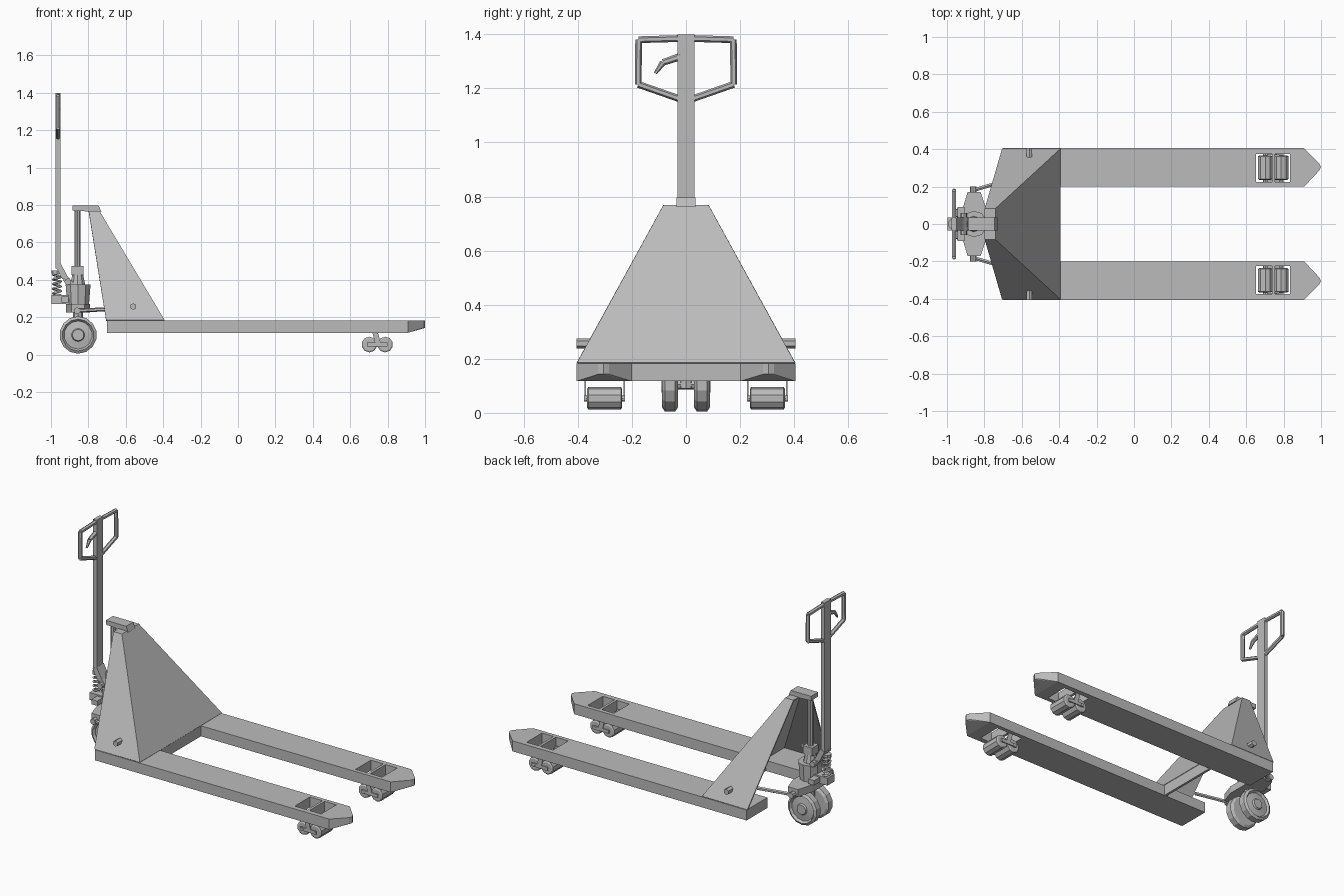
import bpy, bmesh, math
from mathutils import Vector

cube = bpy.data.objects.get("Cube")
if cube:
    bpy.data.objects.remove(cube, do_unlink=True)

grey = bpy.data.materials.new("plain grey")
grey.use_nodes = True
colour = (0.5, 0.5, 0.5, 1)
grey.diffuse_color = colour
grey.node_tree.nodes["Principled BSDF"].inputs["Base Color"].default_value = colour


def make(name, bm):
    mesh = bpy.data.meshes.new(name)
    bmesh.ops.recalc_face_normals(bm, faces=bm.faces)
    bm.to_mesh(mesh)
    bm.free()
    mesh.materials.append(grey)
    ob = bpy.data.objects.new(name, mesh)
    bpy.context.collection.objects.link(ob)
    return ob


def hull(name, points):
    bm = bmesh.new()
    for p in points:
        bm.verts.new(p)
    bmesh.ops.convex_hull(bm, input=bm.verts)
    bmesh.ops.dissolve_limit(bm, angle_limit=0.01, verts=bm.verts, edges=bm.edges)
    return make(name, bm)


def box(name, xs, ys, zs):
    return hull(name, [(x, y, z) for x in xs for y in ys for z in zs])


def rod(name, a, b, r, r2=None, sides=8):
    a, b = Vector(a), Vector(b)
    bm = bmesh.new()
    bmesh.ops.create_cone(bm, cap_ends=True, segments=sides, radius1=r,
                          radius2=r if r2 is None else r2, depth=(b - a).length)
    turn = (b - a).to_track_quat('Z', 'Y').to_matrix().to_4x4()
    turn.translation = (a + b) / 2
    bm.transform(turn)
    return make(name, bm)


def lathe_y(name, x, z, profile, sides):
    # profile of (y, radius) rings around an axle along y
    bm = bmesh.new()
    rings = []
    for y, r in profile:
        angles = [2 * math.pi * (i + 0.5) / sides for i in range(sides)]
        rings.append([bm.verts.new((x + r * math.cos(t), y, z + r * math.sin(t))) for t in angles])
    for p, q in zip(rings, rings[1:]):
        for i in range(sides):
            j = (i + 1) % sides
            bm.faces.new((p[i], p[j], q[j], q[i]))
    bm.faces.new(rings[0])
    bm.faces.new(rings[-1])
    return make(name, bm)


def sheet(name, quads, thickness):
    bm = bmesh.new()
    for q in quads:
        bm.faces.new([bm.verts.new(p) for p in q])
    bmesh.ops.remove_doubles(bm, verts=bm.verts, dist=0.0001)
    ob = make(name, bm)
    mod = ob.modifiers.new("thickness", 'SOLIDIFY')
    mod.thickness = thickness
    mod.offset = 0
    return ob


def beam(name, path, half_y, half_w):
    # flat strips joined end to end in the x-z plane
    for i, (a, b) in enumerate(zip(path, path[1:])):
        d = Vector((b[0] - a[0], 0, b[1] - a[1])).normalized()
        n = Vector((-d.z, 0, d.x)) * half_w
        hull(f"{name}_{i + 1}", [Vector((p[0], y, p[1])) + n * k
                                for p in (a, b) for y in (-half_y, half_y) for k in (-1, 1)])


for side, s in (("left", 1), ("right", -1)):
    # forks with pointed tips and roller openings
    outline = [(-0.7, 0.2), (0.91, 0.2), (0.99, 0.285), (1.0, 0.305), (0.99, 0.325),
               (0.91, 0.405), (-0.7, 0.405)]
    fork = hull(side + "_fork", [(x, s * y, z) for x, y in outline
                                 for z in (0.182, 0.143 if x > 0.95 else 0.117)])
    for k, xs in enumerate(((0.652, 0.738), (0.754, 0.834))):
        cutter = box(f"{side}_opening_cutter_{k + 1}", xs, (s * 0.225, s * 0.374), (0.05, 0.25))
        cutter.hide_render = True
        cutter.hide_viewport = True
        cut = fork.modifiers.new("opening", 'BOOLEAN')
        cut.operation = 'DIFFERENCE'
        cut.solver = 'EXACT'
        cut.object = cutter

    # load rollers and their hangers
    for k, x in enumerate((0.702, 0.787)):
        lathe_y(f"{side}_load_roller_{k + 1}", x, 0.054,
                [(s * 0.236, 0.034), (s * 0.241, 0.042), (s * 0.361, 0.042), (s * 0.366, 0.034)], 10)
        rod(f"{side}_roller_axle_{k + 1}", (x, s * 0.225, 0.054), (x, s * 0.378, 0.054), 0.011)
    for k, y in enumerate((0.229, 0.373)):
        ys = (s * (y - 0.003), s * (y + 0.003))
        box(f"{side}_roller_link_{k + 1}", (0.69, 0.80), ys, (0.044, 0.064))
        hull(f"{side}_roller_hanger_{k + 1}",
             [(x, yy, z) for yy in ys for x, z in ((0.715, 0.13), (0.745, 0.13),
                                                  (0.735, 0.054), (0.765, 0.054))])

    # pivot lug on the sloping side panel
    rod(side + "_pivot_lug", (-0.56, s * 0.355, 0.257), (-0.56, s * 0.405, 0.257), 0.018, sides=6)

    # lift link with end pin
    rod(side + "_lift_link", (-0.86, s * 0.18, 0.235), (-0.66, s * 0.24, 0.245), 0.011, sides=6)
    rod(side + "_link_pin", (-0.86, s * 0.16, 0.235), (-0.86, s * 0.2, 0.235), 0.018)

    # steering wheel with domed hub
    lathe_y(side + "_steer_wheel", -0.855, 0.105,
            [(s * 0.03, 0.085), (s * 0.04, 0.1), (s * 0.078, 0.1), (s * 0.088, 0.085),
             (s * 0.074, 0.075), (s * 0.08, 0.035), (s * 0.09, 0.03)], 14)

    # handle loop half
    loop = [(0, 1.385), (0.175, 1.38), (0.177, 1.215), (0, 1.153)]
    for k, (a, b) in enumerate(zip(loop, loop[1:])):
        rod(f"{side}_handle_loop_{k + 1}", (-0.962, s * a[0], a[1]), (-0.962, s * b[0], b[1]),
            0.0125, sides=6)

# mast housing: front slope, side panels and top, open behind
def corner(x, y, z):
    return [(x, y, z), (x, -y, z)]

t1, t2 = corner(-0.798, 0.082, 0.765), corner(-0.742, 0.082, 0.765)
f1, b1 = corner(-0.395, 0.401, 0.183), corner(-0.705, 0.401, 0.183)
sheet("mast_housing", [(t1[0], t2[0], t2[1], t1[1]), (t2[0], f1[0], f1[1], t2[1]),
                       (t1[0], b1[0], f1[0], t2[0]), (t1[1], t2[1], f1[1], b1[1])], 0.008)
box("cross_plate", (-0.41, -0.395), (-0.21, 0.21), (0.117, 0.183))

# cap over the lifting rod
hull("top_cap", [(x, y, z) for y in (-0.035, 0.035) for x, z in
                 ((-0.885, 0.797), (-0.745, 0.797), (-0.885, 0.77), (-0.73, 0.762))])
rod("lift_rod", (-0.857, 0, 0.45), (-0.857, 0, 0.78), 0.017, sides=10)
box("rod_collar", (-0.89, -0.827), (-0.032, 0.032), (0.425, 0.475))
rod("pump_neck", (-0.857, 0, 0.36), (-0.857, 0, 0.43), 0.045, 0.03, 10)

# pump body and its cross arm
rod("pump_body", (-0.855, 0, 0.25), (-0.855, 0, 0.375), 0.06, 0.07, 10)
hull("cross_arm", [(x, y, z) for z in (0.225, 0.27) for x, y in
                   ((-0.92, -0.07), (-0.79, -0.08), (-0.92, 0.07), (-0.79, 0.08),
                    (-0.89, 0.17), (-0.82, 0.17), (-0.89, -0.17), (-0.82, -0.17))])
rod("steer_column", (-0.855, 0, 0.09), (-0.855, 0, 0.24), 0.026)
rod("wheel_axle", (-0.855, -0.085, 0.105), (-0.855, 0.085, 0.105), 0.018)

# spring seat, pedal and return spring
box("spring_seat", (-0.998, -0.9), (-0.035, 0.035), (0.272, 0.318))
box("seat_yoke", (-0.945, -0.905), (-0.09, 0.09), (0.28, 0.31))
curve = bpy.data.curves.new("return_spring", 'CURVE')
curve.dimensions = '3D'
curve.bevel_depth = 0.006
curve.bevel_resolution = 1
coil = curve.splines.new('POLY')
steps = 50
coil.points.add(steps)
for i, point in enumerate(coil.points):
    t = i / steps
    a = t * 5 * 2 * math.pi
    point.co = (-0.968 + 0.021 * math.cos(a), 0.021 * math.sin(a), 0.315 + 0.125 * t, 1)
curve.materials.append(grey)
spring = bpy.data.objects.new("return_spring", curve)
bpy.context.collection.objects.link(spring)
rod("spring_cap", (-0.968, 0, 0.435), (-0.968, 0, 0.45), 0.028)

# handle shaft and the bent yoke joining it to the pump
box("handle_shaft", (-0.975, -0.95), (-0.031, 0.031), (0.46, 1.4))
beam("handle_yoke", [(-0.962, 0.48), (-0.925, 0.41), (-0.87, 0.35)], 0.035, 0.016)
rod("yoke_pin", (-0.91, -0.06, 0.39), (-0.91, 0.06, 0.39), 0.018)

# release lever inside the loop
trigger = [(-0.02, 1.318, 0.014), (-0.085, 1.296, 0.012), (-0.113, 1.256, 0.006)]
for k, (a, b) in enumerate(zip(trigger, trigger[1:])):
    rod(f"release_lever_{k + 1}", (-0.962, a[0], a[1]), (-0.962, b[0], b[1]), a[2], b[2], 6)
